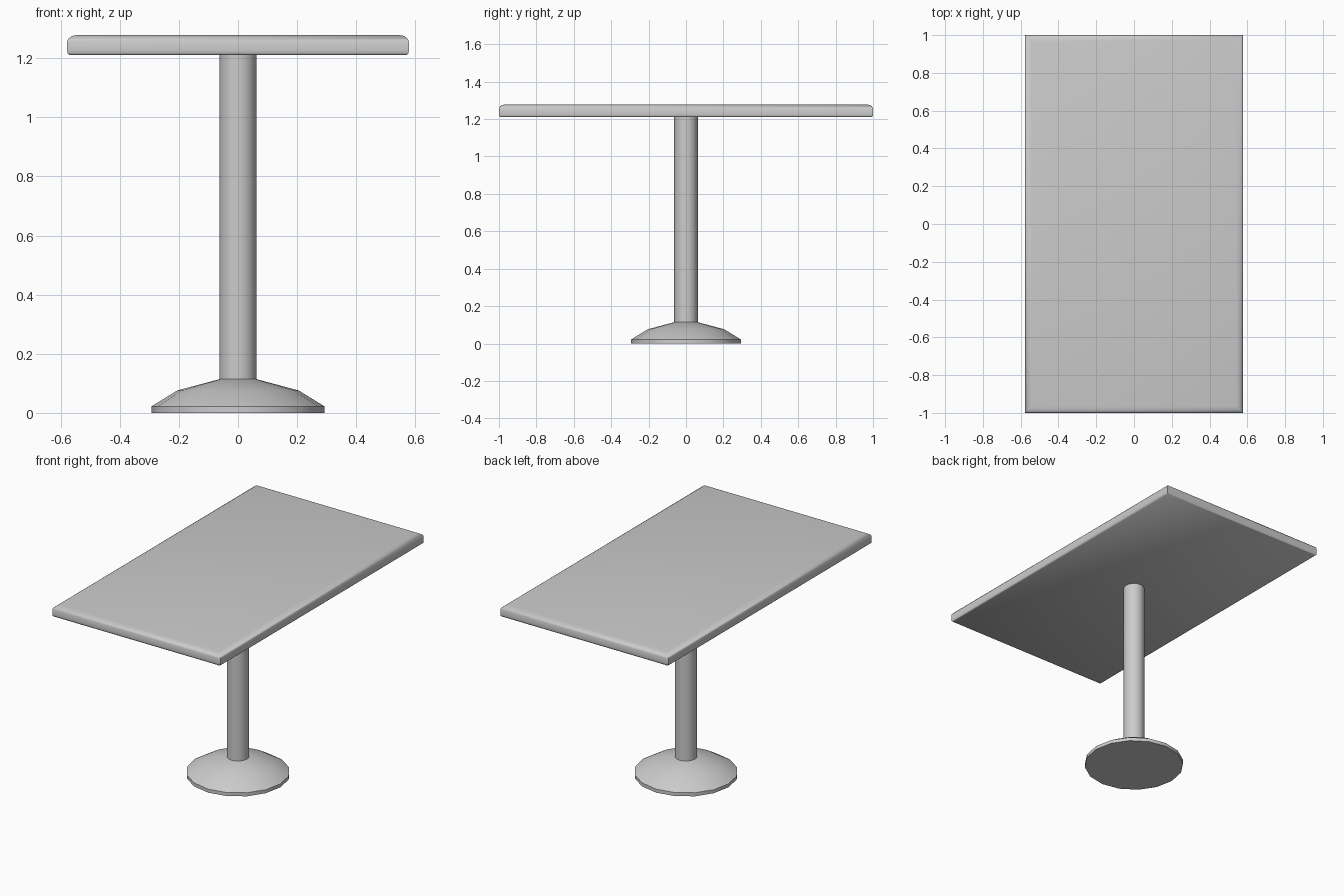
import bpy, bmesh, math

cube = bpy.data.objects.get("Cube")
if cube:
    bpy.data.objects.remove(cube, do_unlink=True)

GREY = (0.6, 0.6, 0.6, 1)
mat = bpy.data.materials.new("plain grey")
mat.use_nodes = True
mat.diffuse_color = GREY
mat.node_tree.nodes["Principled BSDF"].inputs["Base Color"].default_value = GREY


def loft(name, rings, angle):
    """Bridge a stack of equal-length point rings and cap both ends."""
    bm = bmesh.new()
    loops = [[bm.verts.new(p) for p in ring] for ring in rings]
    n = len(loops[0])
    for low, high in zip(loops, loops[1:]):
        for i in range(n):
            j = (i + 1) % n
            bm.faces.new((low[i], low[j], high[j], high[i]))
    bm.faces.new(loops[0][::-1])
    bm.faces.new(loops[-1])
    bmesh.ops.recalc_face_normals(bm, faces=bm.faces)
    mesh = bpy.data.meshes.new(name)
    bm.to_mesh(mesh)
    bm.free()
    mesh.materials.append(mat)
    obj = bpy.data.objects.new(name, mesh)
    bpy.context.collection.objects.link(obj)
    bpy.ops.object.select_all(action="DESELECT")
    obj.select_set(True)
    bpy.context.view_layer.objects.active = obj
    bpy.ops.object.shade_smooth_by_angle(angle=math.radians(angle))
    return obj


def circle(radius, z, sides=16):
    steps = [math.tau * i / sides for i in range(sides)]
    return [(radius * math.cos(a), radius * math.sin(a), z) for a in steps]


def rectangle(inset, z, half_x=0.578, half_y=1.0):
    x, y = half_x - inset, half_y - inset
    return [(-x, -y, z), (x, -y, z), (x, y, z), (-x, y, z)]


# Flared round foot with a short vertical rim
foot_profile = [(0.293, 0), (0.293, 0.022), (0.205, 0.076), (0.063, 0.114)]
loft("foot", [circle(r, z) for r, z in foot_profile], 30)

# Round column
loft("column", [circle(0.063, z) for z in (0.11, 1.215)], 30)

# Tabletop with a soft upper edge and square corners
top_profile = [(0.008, 1.21), (0.001, 1.216), (0, 1.225), (0, 1.258),
               (0.006, 1.268), (0.016, 1.275), (0.035, 1.279)]
loft("tabletop", [rectangle(i, z) for i, z in top_profile], 50)
